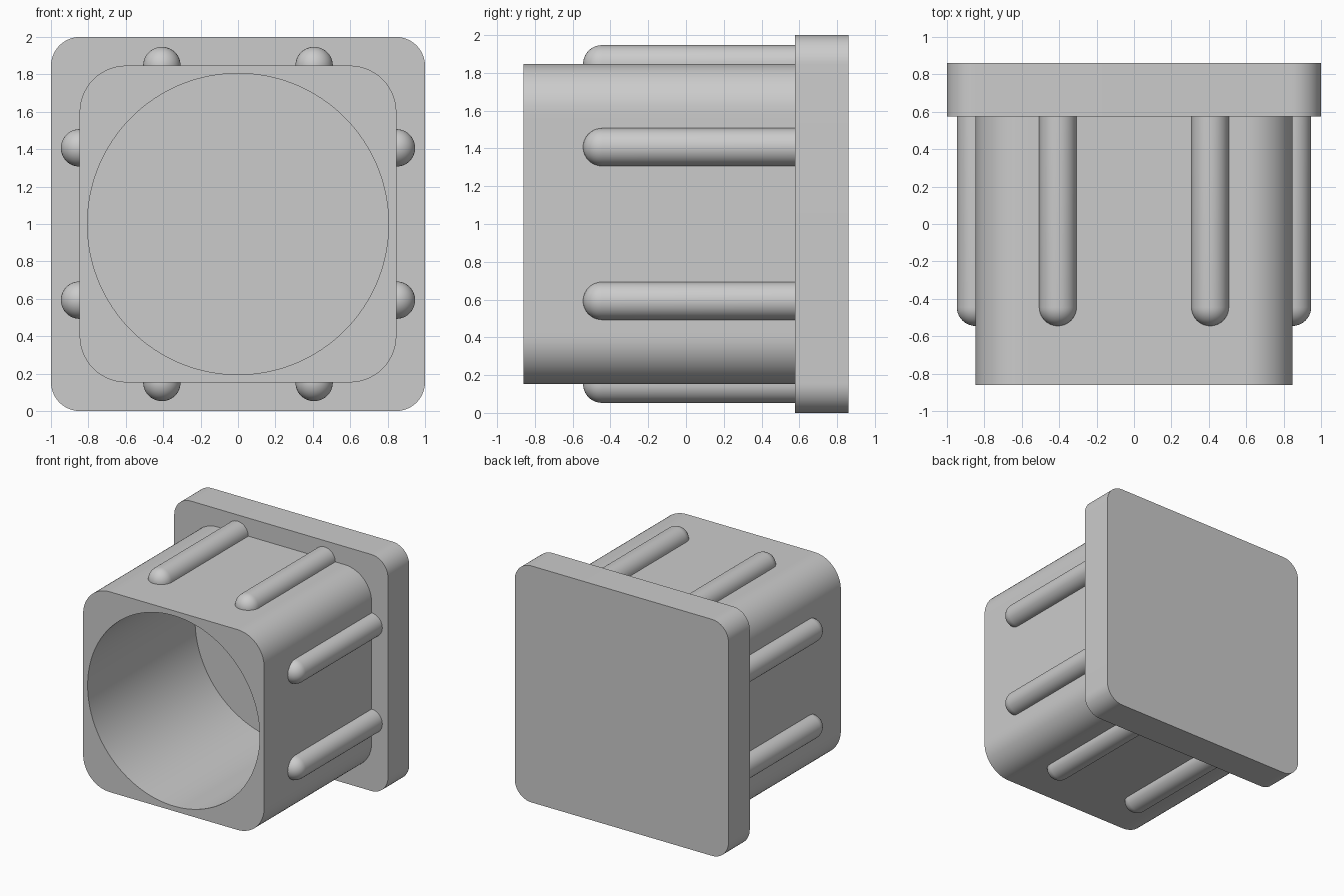
import bpy, bmesh
from math import sin, cos, pi, radians, hypot
from mathutils import Matrix, Vector

if "Cube" in bpy.data.objects:
    bpy.data.objects.remove(bpy.data.objects["Cube"])

CZ = 1.0                                   # height of the plug's axis
Y_OPEN, Y_SEAT, Y_BACK = -0.86, 0.576, 0.86
HALF, BORE = 0.847, 0.805


def finish(name, bm):
    """Turn a bmesh into a smooth-shaded object with crisp edges."""
    bmesh.ops.recalc_face_normals(bm, faces=bm.faces[:])
    me = bpy.data.meshes.new(name)
    bm.to_mesh(me)
    bm.free()
    me.shade_smooth()
    me.set_sharp_from_angle(angle=radians(30))
    ob = bpy.data.objects.new(name, me)
    bpy.context.collection.objects.link(ob)
    return ob


def rounded_square(half, r, arc=14, flat=1):
    """Outline points (x, z) around the axis; flats split into equal steps."""
    pts = []
    c = half - r
    for k in range(4):
        ca, sa = round(cos(k * pi / 2)), round(sin(k * pi / 2))
        side = [(c + r * cos(i * pi / 2 / arc), c + r * sin(i * pi / 2 / arc))
                for i in range(arc + 1)]
        side += [(c - 2 * c * i / flat, half) for i in range(1, flat)]
        pts += [(x * ca - z * sa, x * sa + z * ca) for x, z in side]
    return pts


def ring(bm, pts, y):
    return [bm.verts.new((x, y, CZ + z)) for x, z in pts]


def bridge(bm, a, b):
    n = len(a)
    for i in range(n):
        j = (i + 1) % n
        bm.faces.new((a[i], a[j], b[j], b[i]))


# Square end flange
bm = bmesh.new()
outline = rounded_square(1.0, 0.155)
front, back = ring(bm, outline, Y_SEAT), ring(bm, outline, Y_BACK)
bridge(bm, front, back)
bm.faces.new(front)
bm.faces.new(back)
finish("flange", bm)

# Rounded square sleeve with a round bore that ends at the flange
bm = bmesh.new()
outer = rounded_square(HALF, 0.25, arc=14, flat=32)
inner = [(x * BORE / hypot(x, z), z * BORE / hypot(x, z)) for x, z in outer]
loops = [ring(bm, outer, Y_SEAT), ring(bm, outer, Y_OPEN),
         ring(bm, inner, Y_OPEN), ring(bm, inner, Y_SEAT)]
for a, b in zip(loops, loops[1:]):
    bridge(bm, a, b)
finish("sleeve", bm)


# Half-round grip ribs with domed tips, two on each side of the sleeve
def rib(name, offset, turn):
    r, tip, n = 0.1, -0.545, 10
    bm = bmesh.new()
    prof = [(r * sin(i * pi / 2 / n), tip + r - r * cos(i * pi / 2 / n))
            for i in range(n + 1)] + [(r, Y_SEAT)]
    vs = [bm.verts.new((x, y, 0)) for x, y in prof]
    es = [bm.edges.new(p) for p in zip(vs, vs[1:])]
    bmesh.ops.spin(bm, geom=vs + es, cent=(0, 0, 0), axis=(0, 1, 0),
                   angle=-pi, steps=24)
    bmesh.ops.remove_doubles(bm, verts=bm.verts[:], dist=1e-5)
    place = (Matrix.Translation((0, 0, CZ)) @ Matrix.Rotation(turn, 4, 'Y')
             @ Matrix.Translation(Vector((offset, 0, HALF))))
    bm.transform(place)
    finish(name, bm)


for k, side in enumerate(("top", "right", "bottom", "left")):
    for i, offset in enumerate((-0.407, 0.407)):
        rib(f"rib_{side}_{i + 1}", offset, k * pi / 2)
